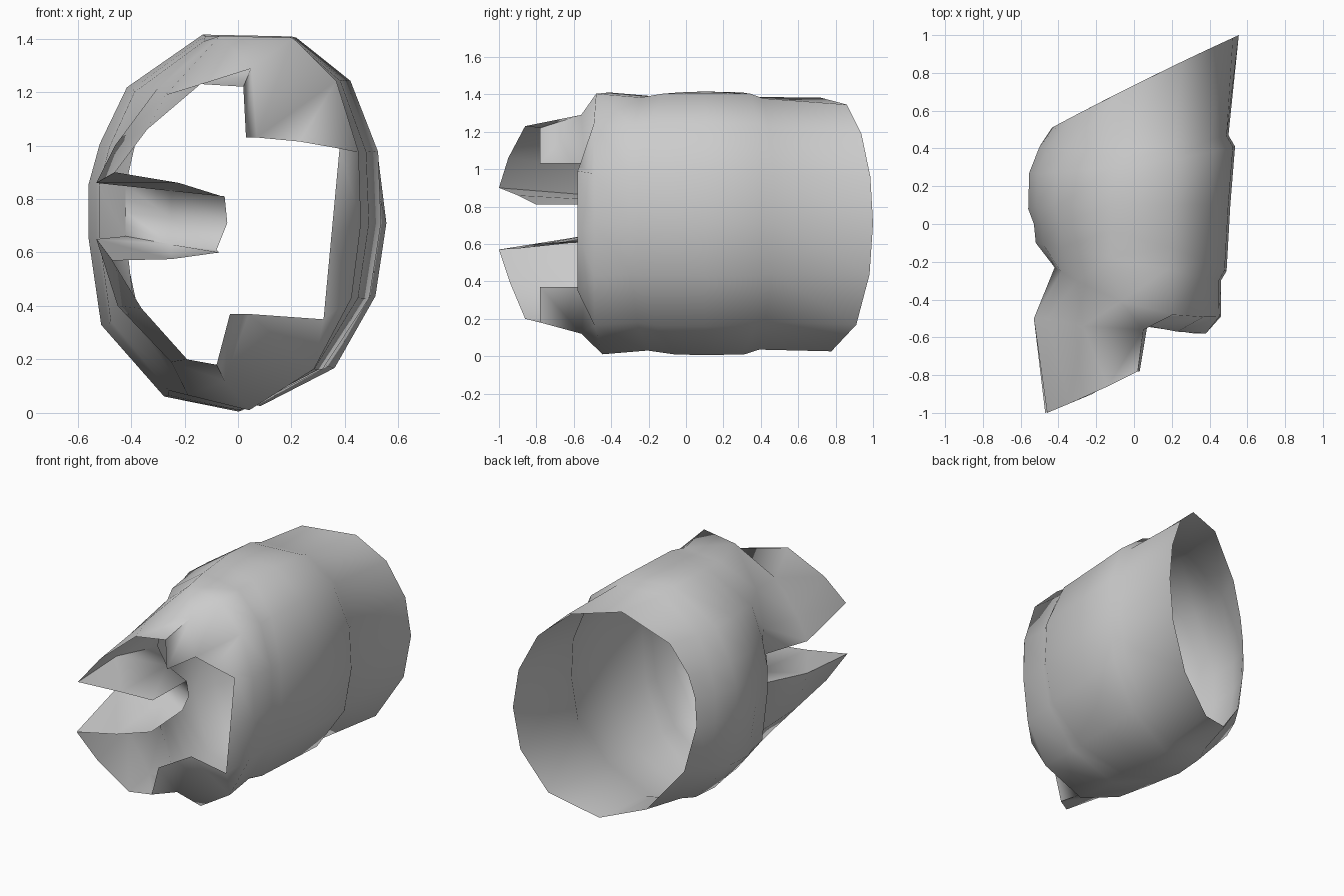
import bpy, bmesh, math

if "Cube" in bpy.data.objects:
    bpy.data.objects.remove(bpy.data.objects["Cube"])

# Unit cross-section of the oval sleeve, counter-clockwise from +x
PROFILE = [(1, 0), (.98, .38), (.79, .76), (.42, .99), (-.2, 1), (-.73, .72),
           (-.92, .42), (-1, .2), (-1, -.07), (-.91, -.54), (-.47, -.92),
           (.05, -1), (.6, -.78), (.92, -.4)]
N = len(PROFILE)
bm = bmesh.new()


def ring(cx, rx, rz, left, mid, right, rounding=0):
    """Slanted oval loop; y is a quadratic through its left/mid/right values."""
    out = []
    for u, w in PROFILE:
        d = 1 + (math.hypot(u, w) - 1) * rounding
        u, w = u / d, w / d
        y = mid + (right - left) / 2 * u + ((right + left) / 2 - mid) * u * u
        out.append(bm.verts.new((cx + rx * u, y, .71 + rz * w)))
    return out


def points(coords):
    return [bm.verts.new(c) for c in coords]


def strip(a, b, closed=False):
    """Quads between two rows of vertices."""
    n = len(a)
    for i in range(n if closed else n - 1):
        j = (i + 1) % n
        bm.faces.new((a[i], a[j], b[j], b[i]))


# Forearm sleeve, raised band, recess and front lip
rings = [ring(.06, .495, .685, .51, .765, 1.0, .9),
         ring(0, .5, .675, .41, .39, .47),
         ring(-.01, .545, .7, .27, .31, .41),
         ring(-.025, .535, .705, .08, .1, .1),
         ring(-.02, .51, .7, 0, -.06, -.25),
         ring(-.03, .49, .68, -.1, -.2, -.3),
         ring(.02, .44, .7, -.23, -.44, -.49)]
for a, b in zip(rings, rings[1:]):
    strip(a, b, True)
lip = rings[-1]

# Front edge: palm side plate, then roots of the upper and lower prongs
root = points([(.35, -.58, .67), (.38, -.58, .99), (.23, -.57, 1.015), (.07, -.54, 1.03),
               (.05, -.56, 1.29), (-.27, -.54, 1.19), (-.46, -.5, 1.0), (-.53, -.5, .86),
               (-.53, -.5, .65), (-.45, -.5, .4), (-.25, -.56, .19),
               (-.05, -.56, .12), (.04, -.54, .37), (.32, -.58, .35)])
for i in range(N):
    j = (i + 1) % N
    if i == 3:  # fold from upper prong to plate
        bm.faces.new((lip[3], lip[4], root[4]))
        bm.faces.new((lip[3], root[4], root[3]))
    elif i == 11:  # fold from lower prong to plate
        bm.faces.new((lip[11], lip[12], root[11]))
        bm.faces.new((lip[12], root[12], root[11]))
    elif i != 7:  # gap between the prongs
        bm.faces.new((lip[i], lip[j], root[j], root[i]))

# Prong tips
up_tip = points([(.02, -.78, 1.22), (-.14, -.86, 1.23), (-.34, -.95, 1.06), (-.46, -1, .9)])
low_tip = points([(-.47, -1, .57), (-.36, -.94, .39), (-.19, -.86, .2), (-.08, -.78, .18)])
strip(root[4:8], up_tip)
strip(root[8:12], low_tip)

# Small side flaps where the prongs meet the palm plate
for edge, side, tip, co in ((root[4], root[3], up_tip[0], (.03, -.78, 1.03)),
                            (root[11], root[12], low_tip[3], (-.03, -.78, .37))):
    bm.faces.new((edge, side, bm.verts.new(co), tip))

# Inner walls of the prongs
up_back = points([(-.25, -.38, .83), (-.05, -.46, .81)])
up_front = points([(-.22, -.9, .86), (-.06, -.8, .81)])
low_back = points([(-.25, -.38, .63), (-.08, -.46, .61)])
low_front = points([(-.25, -.9, .575), (-.07, -.8, .6)])
strip([root[7]] + up_back, [up_tip[3]] + up_front)
strip([root[8]] + low_back, [low_tip[0]] + low_front)
bm.faces.new((lip[7], root[7], up_back[0]))
bm.faces.new((lip[8], root[8], low_back[0]))

# Web closing the groove between the prongs
web_mid = points([(-.42, -.23, .75), (-.25, -.37, .73), (-.04, -.45, .71)])
strip([lip[7]] + up_back, web_mid)
strip(web_mid, [lip[8]] + low_back)
bm.faces.new((lip[7], web_mid[0], lip[8]))

bmesh.ops.recalc_face_normals(bm, faces=bm.faces)
mesh = bpy.data.meshes.new("hand_guard_shell")
bm.to_mesh(mesh)
bm.free()
shell = bpy.data.objects.new("hand_guard_shell", mesh)
bpy.context.collection.objects.link(shell)
bpy.context.view_layer.objects.active = shell
shell.select_set(True)
bpy.ops.object.shade_smooth_by_angle(angle=math.radians(85))
